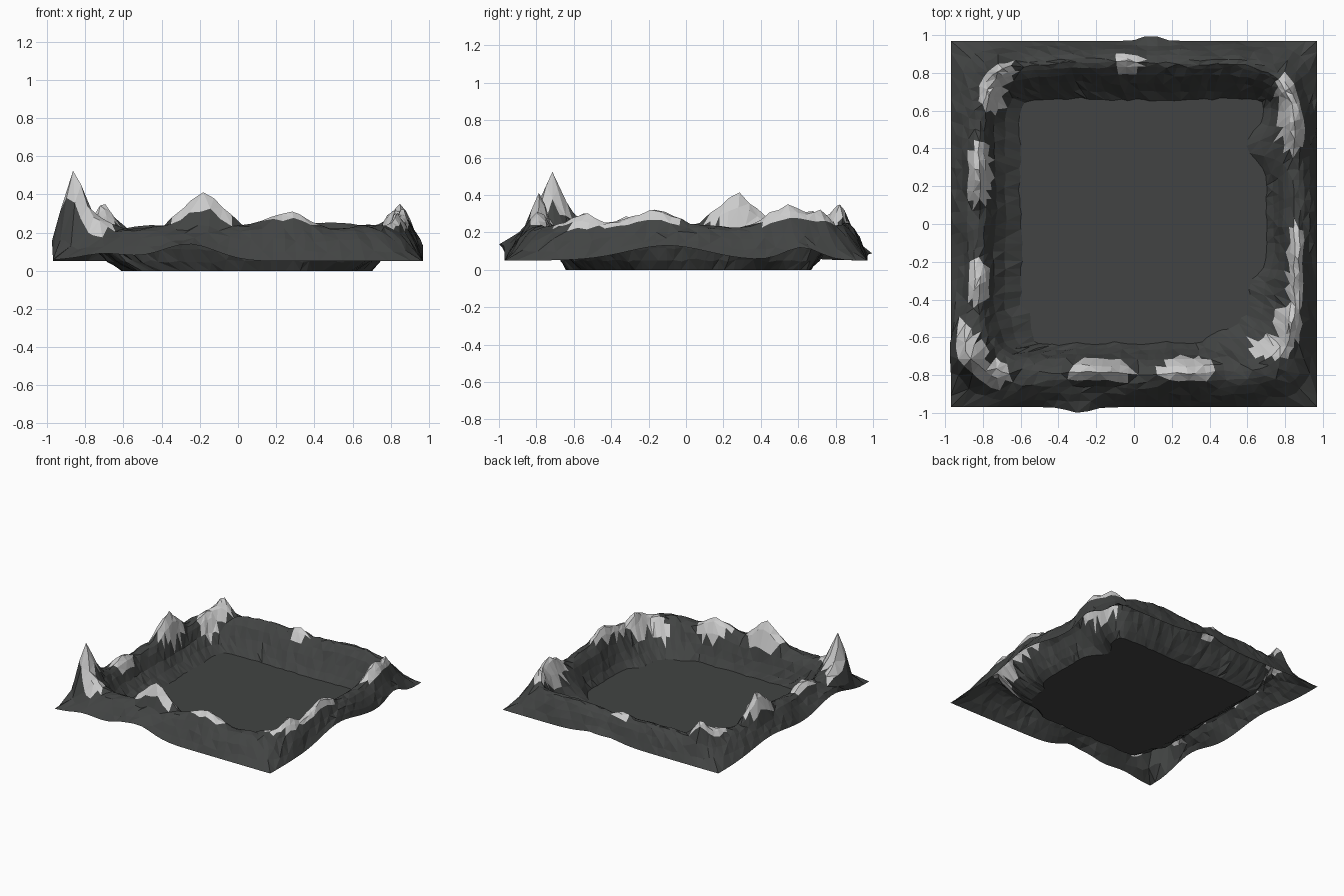
import bpy, math, random
from mathutils import Vector, noise

if "Cube" in bpy.data.objects:
    bpy.data.objects.remove(bpy.data.objects["Cube"])

random.seed(4)
SIDE = 32                      # segments per side of the ring

# Rock outcrops: x, y, radius x, radius y, added height
ROCKS = [(-.87, -.74, .11, .13, .34), (-.91, -.63, .08, .11, .10), (-.76, -.79, .11, .07, .08),
         (-.18, -.78, .17, .07, .18), (.28, -.78, .15, .08, .08),
         (.72, -.66, .12, .06, .04), (.82, -.54, .07, .12, .08),
         (.86, -.30, .05, .16, .05), (.86, -.17, .05, .17, .09),
         (.84, .54, .08, .17, .12), (.82, .70, .07, .11, .09),
         (-.03, .86, .08, .06, .03), (-.71, .82, .08, .09, .13), (-.75, .70, .07, .12, .06),
         (-.82, .27, .07, .17, .19), (-.83, -.31, .07, .12, .07)]

# Rings, outside in: xmin, xmax, ymin, ymax, corner power, height share
RINGS = [(-.97, .97, -.97, .97, 400, 0), (-.94, .95, -.935, .945, 9, .30),
         (-.91, .93, -.90, .92, 7, .62), (-.88, .90, -.865, .895, 6, .86),
         (-.85, .88, -.83, .875, 6, .97), (-.82, .855, -.79, .855, 6, 1),
         (-.79, .83, -.75, .83, 7, .93), (-.765, .80, -.715, .79, 8, .76),
         (-.735, .77, -.69, .745, 10, .48), (-.68, .74, -.665, .70, 14, .22),
         (-.60, .70, -.635, .66, 30, 0)]


def bump(x, c, w):
    return math.exp(-((x - c) / w) ** 2)


def rim_height(x, y):
    """Height of the outer border."""
    z = .05
    if y < -.9:
        z += .09 * bump(x, -.26, .2) + .04 * bump(x, -.7, .18)
    if x > .9:
        z += .08 * bump(y, -.1, .3) + .07 * bump(y, .62, .13)
    if x < -.9:
        z += .08 * bump(y, -.5, .25) + .05 * bump(y, .3, .3)
    if y > .9:
        z += .04 * bump(x, .1, .2)
    return z


def rock_at(x, y):
    """Cone-shaped rock height and distance to the nearest outcrop."""
    best, near = 0, 9
    for cx, cy, rx, ry, h in ROCKS:
        d = math.hypot((x - cx) / rx, (y - cy) / ry)
        near = min(near, d)
        best = max(best, h * max(0, 1 - d / 1.25) * 1.1)
    return best, near


def square_points():
    pts = []
    for k in range(4):
        a = k * math.pi / 2
        for i in range(SIDE):
            u = -1 + 2 * i / SIDE
            pts.append((u * math.cos(a) + math.sin(a), u * math.sin(a) - math.cos(a)))
    return pts


def ring_vertices():
    verts = []
    last = len(RINGS) - 1
    for r, (x0, x1, y0, y1, n, share) in enumerate(RINGS):
        for px, py in square_points():
            s = (abs(px) ** n + abs(py) ** n) ** (-1 / n)
            x = (x0 + x1) / 2 + px * s * (x1 - x0) / 2
            y = (y0 + y1) / 2 + py * s * (y1 - y0) / 2
            if r == 0:
                rim = rim_height(x, y)
                if py < -.99:
                    y -= .03 * bump(x, -.29, .08)
                if py > .99:
                    y += .03 * bump(x, .09, .06)
                verts.append((x, y, rim))
                continue
            # Broken rock jitter and ledges pushing into the floor
            wob = noise.noise_vector(Vector((x * 6, y * 6, 3)))
            x += .016 * wob.x + random.uniform(-.006, .006)
            y += .016 * wob.y + random.uniform(-.006, .006)
            if r >= last - 2:
                push = (r - last + 3) / 3
                if px > .9:
                    x -= push * (.10 * bump(y, .42, .1) + .05 * bump(y, -.35, .12))
                if px > .4 and py < -.4:
                    k = max(0, px - py - 1.4) * .2 * push
                    x, y = x - k, y + k
                if px < -.8 and py < -.7:
                    x += push * .05
            # The ridge leans outwards at the front left corner
            if 1 <= r <= 6:
                x -= .05 * bump(x, -.9, .12) * bump(y, -.67, .12)
                x = max(x, -.975)
            rock, _ = rock_at(x, y)
            ridge = .23 + .03 * noise.noise(Vector((x * 3, y * 3, 7)))
            rim = rim_height(px, py) if r <= 5 else 0
            z = rim + (ridge - rim) * share + rock * min(1, share * 1.2)
            if 0 < r < last:
                z += random.uniform(-.008, .008)
            verts.append((x, y, max(0, z) if r < last else 0))
    return verts


def add_object(name, verts, faces, color):
    used = sorted({i for f in faces for i in f})
    index = {v: i for i, v in enumerate(used)}
    mesh = bpy.data.meshes.new(name)
    mesh.from_pydata([verts[i] for i in used], [], [[index[i] for i in f] for f in faces])
    mat = bpy.data.materials.new(name + "_colour")
    mat.diffuse_color = color
    mat.use_nodes = True
    mat.node_tree.nodes["Principled BSDF"].inputs["Base Color"].default_value = mat.diffuse_color
    mesh.materials.append(mat)
    obj = bpy.data.objects.new(name, mesh)
    bpy.context.collection.objects.link(obj)
    return obj


# Triangulated skin between rings, sorted into slopes and pale rock
verts = ring_vertices()
n = 4 * SIDE
slope, rock = [], []
for r in range(len(RINGS) - 1):
    for i in range(n):
        a, b = r * n + i, r * n + (i + 1) % n
        c, d = b + n, a + n
        tris = [(a, b, c), (a, c, d)] if (i + r) % 2 else [(a, b, d), (b, c, d)]
        for t in tris:
            x = sum(verts[k][0] for k in t) / 3
            y = sum(verts[k][1] for k in t) / 3
            # Front caps face inwards, the corner peak is pale all round
            first = 2 if y < -.5 and x < -.65 else 4 if y < -.6 else 3
            pale = first <= r < 9 and rock_at(x, y)[1] < 1
            (rock if pale else slope).append(t)

dark = (.054, .057, .056, 1)
add_object("crater_slopes", verts, slope, dark)
add_object("rock_outcrops", verts, rock, (.55, .55, .55, 1))
# Flat floor inside the ridge
add_object("crater_floor", verts, [list(range((len(RINGS) - 1) * n, len(RINGS) * n))], dark)
